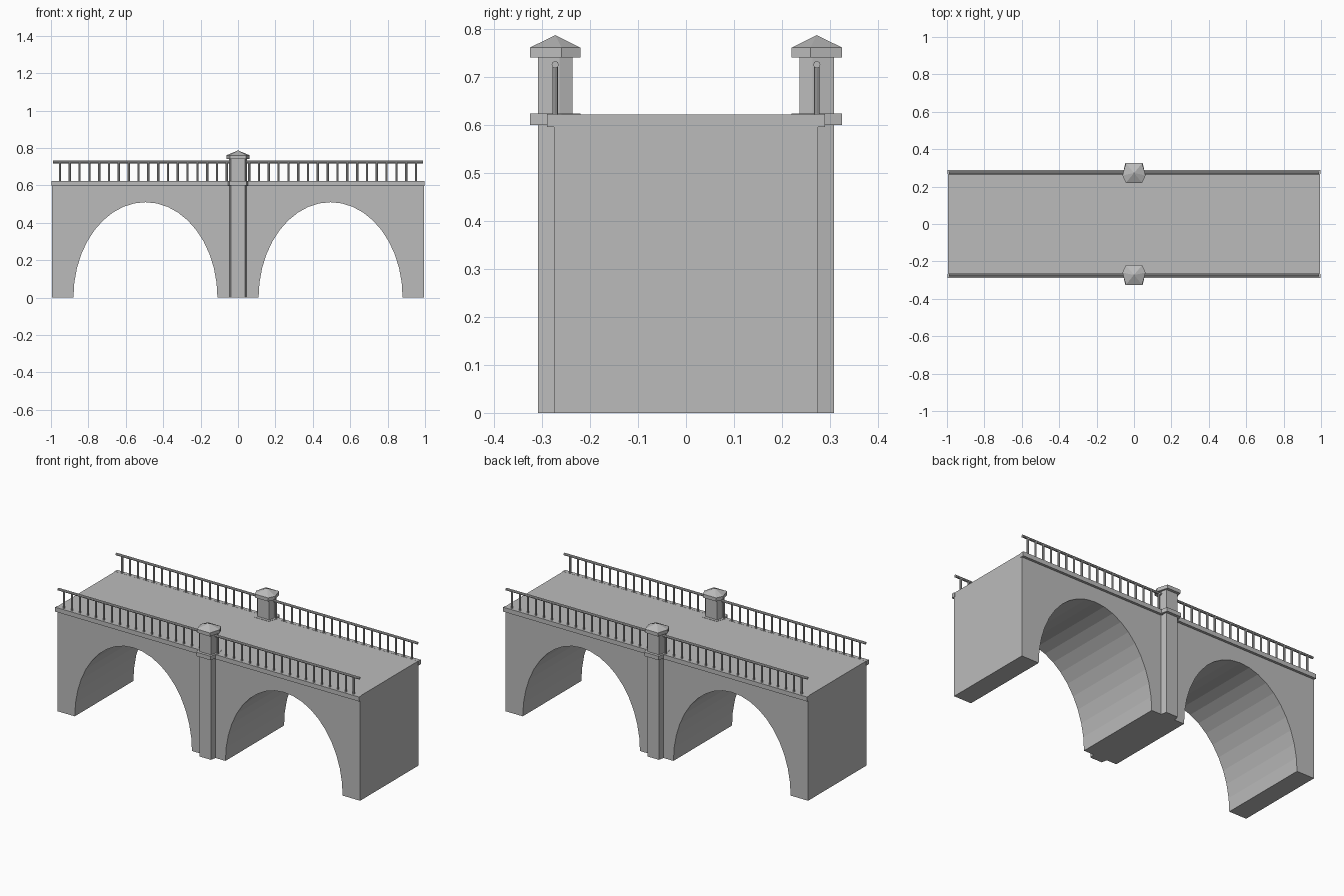
import bpy, bmesh, math
from mathutils import Matrix

if "Cube" in bpy.data.objects:
    bpy.data.objects.remove(bpy.data.objects["Cube"])

stone = bpy.data.materials.new("grey_stone")
stone.diffuse_color = (0.5, 0.5, 0.5, 1)
stone.use_nodes = True
stone.node_tree.nodes["Principled BSDF"].inputs["Base Color"].default_value = stone.diffuse_color


def finish(name, bm):
    bmesh.ops.recalc_face_normals(bm, faces=bm.faces)
    me = bpy.data.meshes.new(name)
    bm.to_mesh(me)
    bm.free()
    me.materials.append(stone)
    ob = bpy.data.objects.new(name, me)
    bpy.context.collection.objects.link(ob)
    return ob


def box(name, x, y0, y1, z0, z1):
    bm = bmesh.new()
    m = Matrix.Translation((0, (y0 + y1) / 2, (z0 + z1) / 2)) @ Matrix.Diagonal((2 * x, y1 - y0, z1 - z0, 1))
    bmesh.ops.create_cube(bm, size=1, matrix=m)
    return finish(name, bm)


def prism(bm, outline, z0, z1, tip=None):
    """Upright prism, optionally closed with a pyramid roof."""
    lo = [bm.verts.new((x, y, z0)) for x, y in outline]
    hi = [bm.verts.new((x, y, z1)) for x, y in outline]
    bm.faces.new(lo)
    apex = bm.verts.new(tip) if tip else None
    n = len(lo)
    for i in range(n):
        j = (i + 1) % n
        bm.faces.new((lo[i], lo[j], hi[j], hi[i]))
        if apex:
            bm.faces.new((hi[i], hi[j], apex))
    if not apex:
        bm.faces.new(hi)


# Bridge body with two elliptical arches, extruded across the width
W, DECK, HALF = 0.995, 0.622, 0.275
profile = [(-W, DECK), (-W, 0)]
SEG = 20
for cx in (-0.495, 0.495):
    for i in range(SEG + 1):
        a = math.pi * (1 - i / SEG)
        profile.append((cx + 0.385 * math.cos(a), 0.51 * math.sin(a)))
profile += [(W, 0), (W, DECK)]
bm = bmesh.new()
face = bm.faces.new([bm.verts.new((x, -HALF, z)) for x, z in profile])
ext = bmesh.ops.extrude_face_region(bm, geom=[face], use_keep_orig=True)
bmesh.ops.translate(bm, vec=(0, 2 * HALF, 0),
                    verts=[v for v in ext["geom"] if isinstance(v, bmesh.types.BMVert)])
finish("arched_bridge_body", bm)


def hexagon(rx, ry, s, flat=0.8):
    """Squashed hexagon with points on the x axis, set slightly inward."""
    cy, py = s * 0.2725, s * (0.2725 - 0.25 * ry)
    f = rx * flat
    return [(-rx, py), (-f, cy - ry), (f, cy - ry), (rx, py), (f, cy + ry), (-f, cy + ry)]


for s, side in ((-1, "front"), (1, "back")):
    # Cornice ledge
    y0, y1 = sorted((s * 0.268, s * 0.29))
    box(side + "_cornice", 0.998, y0, y1, 0.596, 0.6225)

    # Central pier, ledge and capped post
    bm = bmesh.new()
    prism(bm, hexagon(0.048, 0.036, s), 0, 0.745)
    finish(side + "_pier", bm)
    bm = bmesh.new()
    prism(bm, hexagon(0.062, 0.0525, s, 0.75), 0.6, 0.6235)
    finish(side + "_pier_ledge", bm)
    bm = bmesh.new()
    prism(bm, hexagon(0.062, 0.0525, s, 0.7), 0.74, 0.761, (0, s * 0.2725, 0.787))
    finish(side + "_post_cap", bm)

    # Handrail
    bm = bmesh.new()
    m = Matrix.Translation((0, s * 0.2725, 0.7255)) @ Matrix.Rotation(math.pi / 2, 4, 'Y')
    bmesh.ops.create_cone(bm, cap_ends=True, segments=8, radius1=0.0075, radius2=0.0075,
                          depth=1.98, matrix=m)
    finish(side + "_handrail", bm)

    # Balusters
    bm = bmesh.new()
    for k in range(18):
        for sx in (-1, 1):
            m = Matrix.Translation((sx * (0.952 - 0.0525 * k), s * 0.2725, 0.671))
            bmesh.ops.create_cone(bm, cap_ends=True, segments=8, radius1=0.006, radius2=0.006,
                                  depth=0.106, matrix=m)
    finish(side + "_balusters", bm)
